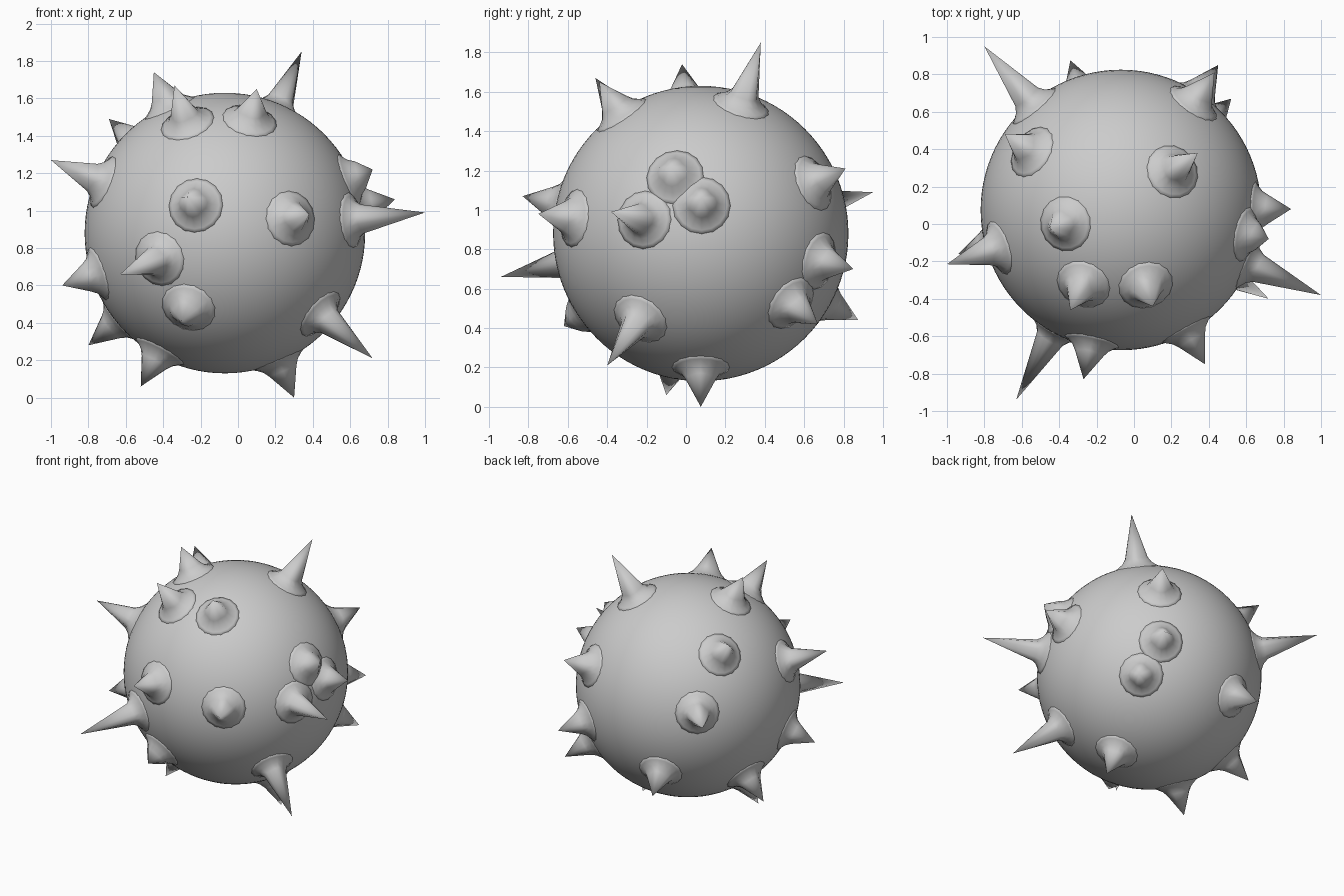
import bpy, bmesh, math
from mathutils import Vector

if "Cube" in bpy.data.objects:
    bpy.data.objects.remove(bpy.data.objects["Cube"])

CENTRE = Vector((-0.07, 0.075, 0.88))
RADIUS = 0.75

# spike tip positions
TIPS = [
    # upper side
    (-0.45, -0.02, 1.74), (-0.34, -0.46, 1.67), (0.10, -0.44, 1.65),
    (0.34, 0.38, 1.85), (-0.69, 0.48, 1.49),
    # left side
    (-1.00, -0.215, 1.27), (-0.94, -0.16, 0.60), (-0.80, 0.24, 0.28),
    # front
    (-0.63, -0.94, 0.66), (-0.27, -0.83, 1.07), (0.38, -0.75, 0.98),
    (-0.30, -0.62, 0.41),
    # right side
    (1.00, -0.38, 0.99), (0.72, -0.08, 1.22), (0.84, 0.08, 1.06),
    (0.72, -0.40, 0.21),
    # back
    (-0.80, 0.95, 1.09), (0.43, 0.81, 1.21), (0.45, 0.85, 0.70),
    (0.52, 0.67, 0.42), (-0.34, 0.875, 0.44),
    # underside
    (0.30, 0.075, 0.0), (-0.52, -0.10, 0.06),
]

# flared spike profile: (ring radius, height above ball surface, diagonal factor)
PROFILE = [(0.165, -0.006, 1.0), (0.13, 0.006, 1.0), (0.10, 0.025, 0.95),
           (0.078, 0.055, 0.85)]


def finish(bm, name):
    mesh = bpy.data.meshes.new(name)
    bmesh.ops.recalc_face_normals(bm, faces=bm.faces)
    for f in bm.faces:
        f.smooth = True
    bm.to_mesh(mesh)
    bm.free()
    obj = bpy.data.objects.new(name, mesh)
    bpy.context.collection.objects.link(obj)
    return obj


def spike(tip, name):
    tip = Vector(tip)
    axis = tip - CENTRE
    length = axis.length
    axis.normalize()
    side = axis.cross(Vector((0, 0, 1))).normalized()
    up = side.cross(axis)
    bm = bmesh.new()
    n = 16
    rings = []
    for r, h, diag in PROFILE:
        # height follows the curved ball surface
        along = math.sqrt(RADIUS ** 2 - r ** 2) + h
        ring = []
        for i in range(n):
            a = 2 * math.pi * i / n
            # pull the section towards a four-sided point
            corner = abs(math.cos(2 * a))
            rr = r * (diag + (1 - diag) * corner)
            ring.append(bm.verts.new(CENTRE + axis * along
                                     + side * rr * math.cos(a) + up * rr * math.sin(a)))
        rings.append(ring)
    point = bm.verts.new(CENTRE + axis * length)
    for lo, hi in zip(rings, rings[1:]):
        for i in range(n):
            j = (i + 1) % n
            bm.faces.new((lo[i], lo[j], hi[j], hi[i]))
    for i in range(n):
        bm.faces.new((rings[-1][i], rings[-1][(i + 1) % n], point))
    # closed underside, buried in the ball
    hub = bm.verts.new(CENTRE + axis * (RADIUS - 0.06))
    for i in range(n):
        bm.faces.new((rings[0][(i + 1) % n], rings[0][i], hub))
    finish(bm, name)


# round body
bm = bmesh.new()
bmesh.ops.create_uvsphere(bm, u_segments=96, v_segments=48, radius=RADIUS)
bmesh.ops.translate(bm, verts=bm.verts, vec=CENTRE)
finish(bm, "ball_body")

# spikes
for k, t in enumerate(TIPS, 1):
    spike(t, f"spike_{k:02d}")
